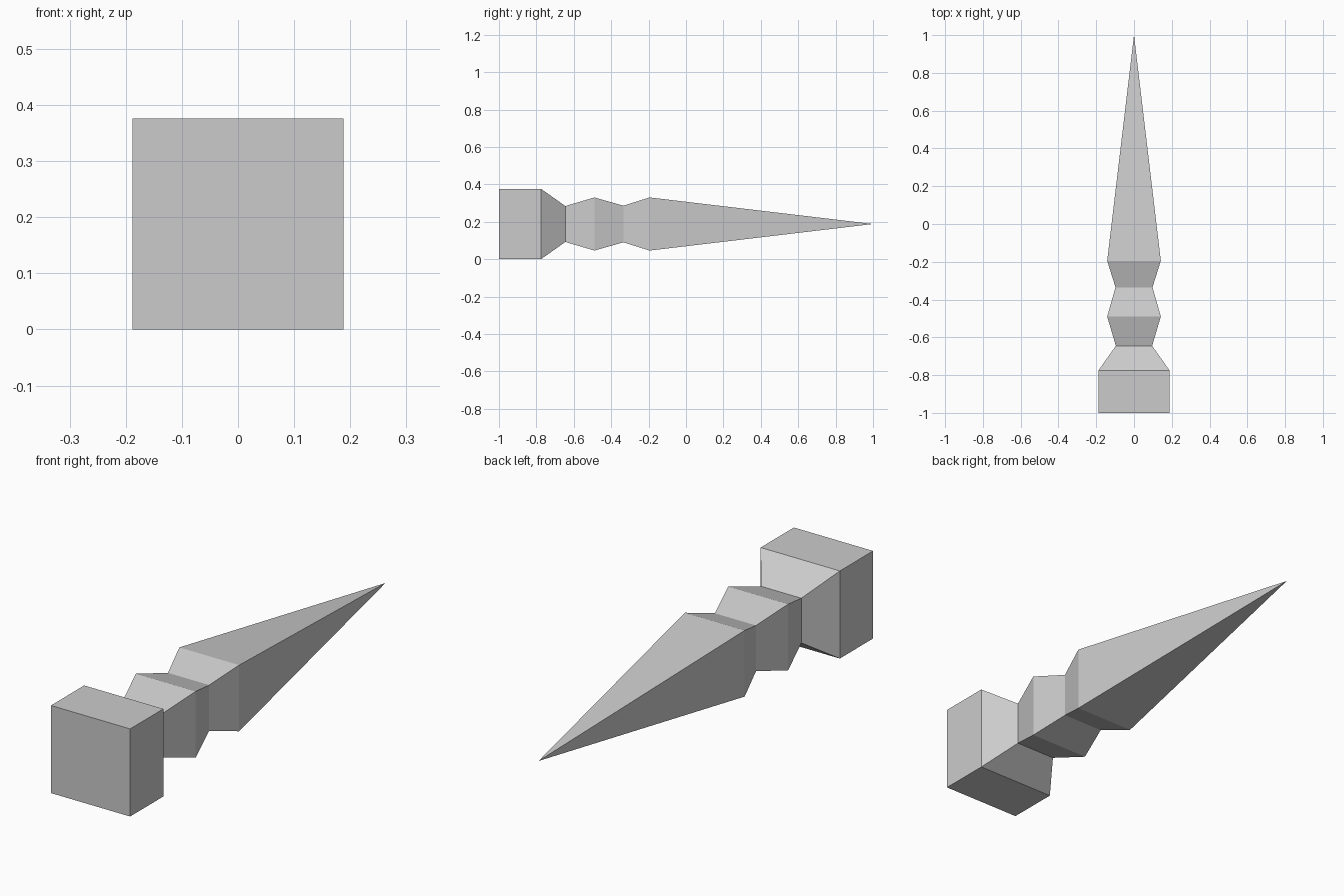
import bpy
import bmesh

cube = bpy.data.objects.get("Cube")
if cube:
    bpy.data.objects.remove(cube, do_unlink=True)

# Plain grey for the whole spike
grey = bpy.data.materials.new("plain_grey")
grey.use_nodes = True
color = (0.6, 0.6, 0.6, 1)
grey.diffuse_color = color
grey.node_tree.nodes["Principled BSDF"].inputs["Base Color"].default_value = color

CENTRE_Z = 0.188
# Square sections along the length: (y, half width)
SECTIONS = [(-1, 0.188), (-0.775, 0.188), (-0.645, 0.096), (-0.49, 0.142),
            (-0.335, 0.098), (-0.195, 0.142)]
TIP_Y = 1


def square_ring(bm, y, half):
    corners = [(-1, -1), (1, -1), (1, 1), (-1, 1)]
    return [bm.verts.new((sx * half, y, CENTRE_Z + sz * half)) for sx, sz in corners]


# Block, notched neck and long point as one closed body
bm = bmesh.new()
rings = [square_ring(bm, y, half) for y, half in SECTIONS]
bm.faces.new(rings[0])
for a, b in zip(rings, rings[1:]):
    for i in range(4):
        j = (i + 1) % 4
        bm.faces.new((a[i], a[j], b[j], b[i]))

# Pointed end
tip = bm.verts.new((0, TIP_Y, CENTRE_Z))
for i in range(4):
    bm.faces.new((rings[-1][i], rings[-1][(i + 1) % 4], tip))

bmesh.ops.recalc_face_normals(bm, faces=bm.faces)
mesh = bpy.data.meshes.new("square_spike")
bm.to_mesh(mesh)
bm.free()
mesh.materials.append(grey)
spike = bpy.data.objects.new("square_spike", mesh)
bpy.context.collection.objects.link(spike)
